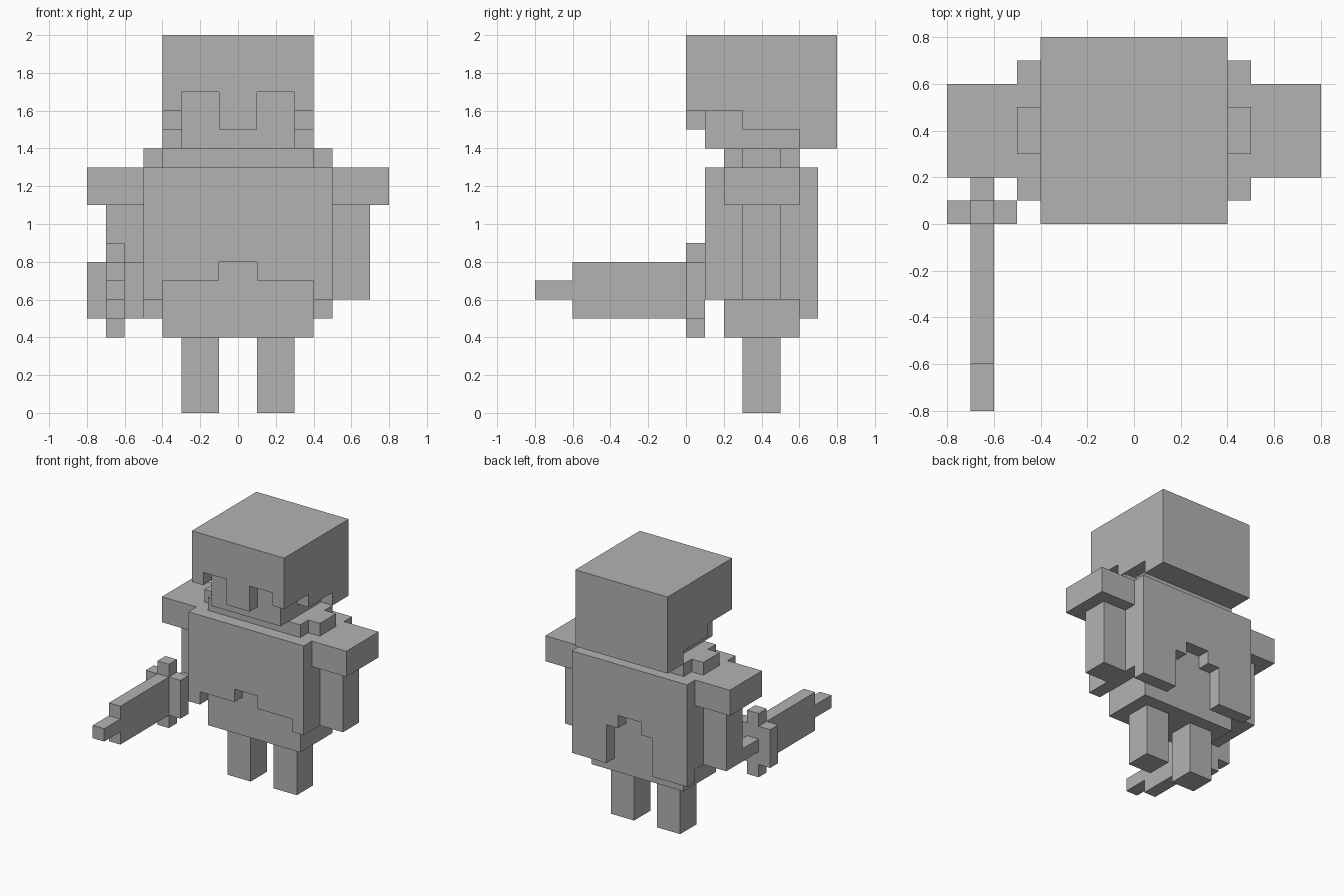
import bpy, bmesh, math
from mathutils import Vector

if "Cube" in bpy.data.objects:
    bpy.data.objects.remove(bpy.data.objects["Cube"])

U = 0.1  # block size
grey = bpy.data.materials.new("grey")
grey.diffuse_color = (0.45, 0.45, 0.45, 1)
grey.use_nodes = True
grey.node_tree.nodes["Principled BSDF"].inputs["Base Color"].default_value = grey.diffuse_color


def part(name, *boxes, cuts=()):
    """Weld blocky boxes (x0, x1, y0, y1, z0, z1 in block units) into one clean skin."""
    def cells(b):
        return {(x, y, z) for x in range(b[0], b[1])
                for y in range(b[2], b[3]) for z in range(b[4], b[5])}
    solid = set().union(*map(cells, boxes))
    for c in cuts:
        solid -= cells(c)
    bm = bmesh.new()
    for cell in solid:
        for axis in range(3):
            for side in (0, 1):
                near = list(cell)
                near[axis] += 2 * side - 1
                if tuple(near) in solid:
                    continue
                a, b = (axis + 1) % 3, (axis + 2) % 3
                quad = []
                for i, j in ((0, 0), (1, 0), (1, 1), (0, 1)):
                    p = Vector(cell)
                    p[axis] += side
                    p[a] += i
                    p[b] += j
                    quad.append(bm.verts.new(p * U))
                bm.faces.new(quad if side else quad[::-1])
    bmesh.ops.remove_doubles(bm, verts=bm.verts, dist=0.001)
    bmesh.ops.dissolve_limit(bm, angle_limit=math.radians(1),
                             verts=bm.verts, edges=bm.edges)
    me = bpy.data.meshes.new(name)
    bm.to_mesh(me)
    bm.free()
    me.materials.append(grey)
    ob = bpy.data.objects.new(name, me)
    bpy.context.collection.objects.link(ob)


def mirrored(name, box):
    part("right_" + name, box)
    part("left_" + name, (-box[1], -box[0]) + box[2:])


# Helmet: stepped cheek walls, eye openings and nose guard around the head
part("helmet", (-4, 4, 0, 8, 14, 20),
     cuts=[(-4, 4, 0, 3, 14, 16), (-4, 4, 3, 6, 14, 15),   # stepped lower rim
           (-3, -1, 0, 1, 14, 17), (1, 3, 0, 1, 14, 17),   # eye openings
           (-3, 3, 1, 7, 14, 19)])                         # room for the head
part("nose_guard", (-1, 1, 0, 1, 15, 16))
part("head", (-3, 3, 1, 7, 14, 19))

# Collar
part("collar", (-4, 4, 2, 6, 13, 14), (-5, 5, 3, 5, 13, 14))

# Tunic with notched hems, longer at the back
part("tunic", (-5, 5, 1, 7, 6, 13), (-5, 5, 6, 7, 5, 6),
     cuts=[(-4, 4, 1, 2, 6, 7), (-1, 1, 1, 2, 7, 8),       # front hem
           (-2, 2, 6, 7, 5, 8), (-1, 1, 6, 7, 8, 9),       # back hem
           (-4, 4, 2, 6, 6, 9)])                           # room for the hips
part("hips", (-4, 4, 2, 6, 4, 9))

# Limbs
mirrored("leg", (1, 3, 3, 5, 0, 4))
mirrored("arm", (5, 7, 3, 5, 6, 11))
mirrored("shoulder", (5, 8, 2, 6, 11, 13))

# Sword held in one hand
part("sword_blade", (-7, -6, -6, 0, 5, 8), (-7, -6, -8, -6, 6, 7))
part("sword_guard", (-8, -5, 0, 1, 5, 8), (-7, -6, 0, 1, 4, 9))
part("sword_handle", (-7, -6, 1, 3, 6, 7))
